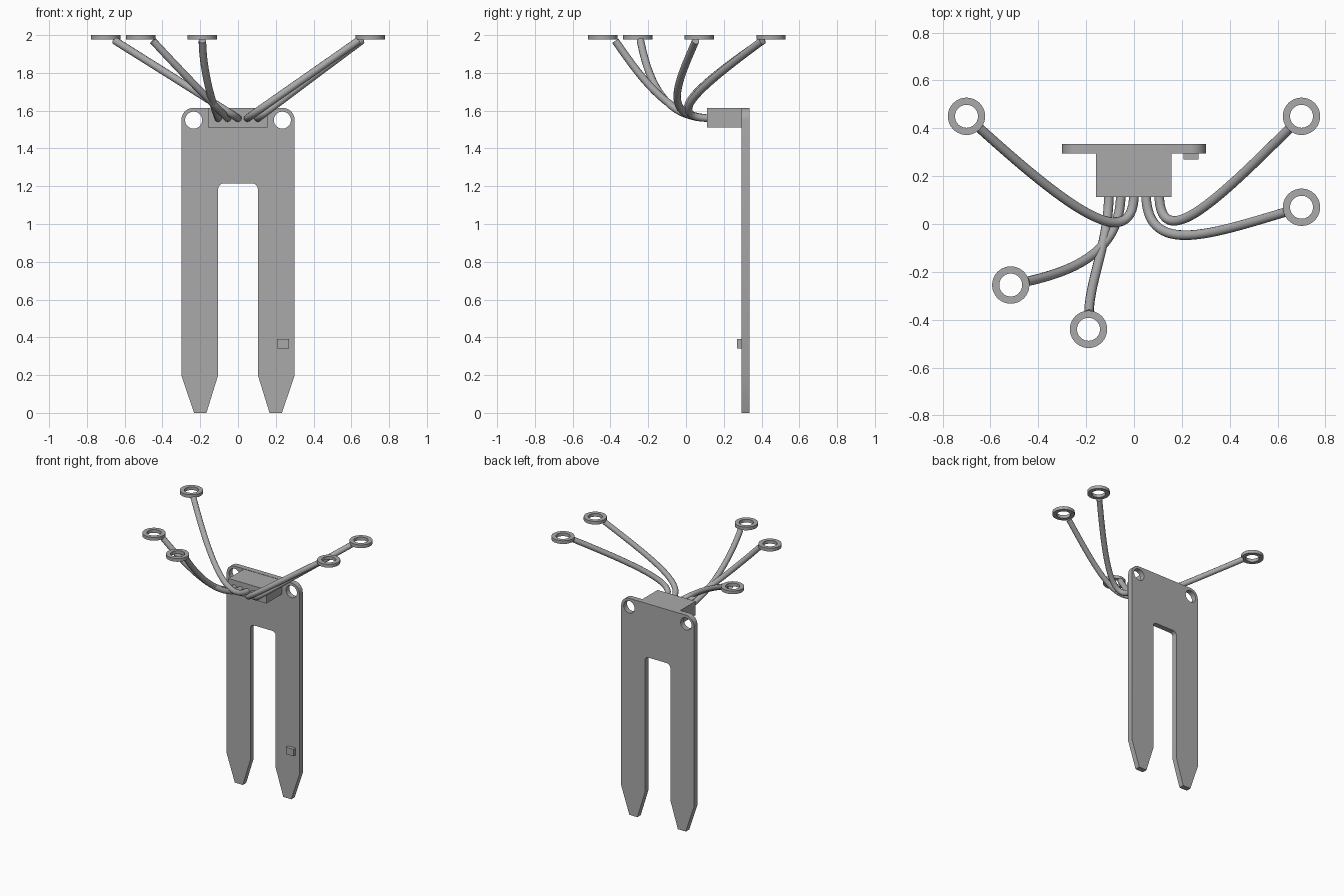
import bpy
from math import cos, sin, pi, radians
from mathutils import Vector

cube = bpy.data.objects.get("Cube")
if cube:
    bpy.data.objects.remove(cube, do_unlink=True)

grey = bpy.data.materials.new("plain grey")
grey.use_nodes = True
colour = (0.4, 0.4, 0.4, 1)
grey.diffuse_color = colour
grey.node_tree.nodes["Principled BSDF"].inputs["Base Color"].default_value = colour


def arc(cx, cy, r, start, end, steps):
    """Points along an arc, angles in degrees."""
    angles = [radians(start + (end - start) * i / steps) for i in range(steps + 1)]
    return [(cx + r * cos(a), cy + r * sin(a)) for a in angles]


def circle(cx, cy, r, sides=40):
    return arc(cx, cy, r, 0, 360, sides)[:-1]


def to_mesh(obj, smooth):
    """Turn a curve object into a finished mesh."""
    bpy.ops.object.select_all(action='DESELECT')
    obj.select_set(True)
    bpy.context.view_layer.objects.active = obj
    bpy.ops.object.convert(target='MESH')
    obj = bpy.context.object
    obj.data.materials.clear()
    obj.data.materials.append(grey)
    if smooth:
        bpy.ops.object.shade_smooth_by_angle(angle=radians(35))
    return obj


def plate(name, loops, thickness, location, upright=False):
    """Extruded flat outline; inner loops become holes."""
    data = bpy.data.curves.new(name, 'CURVE')
    data.dimensions = '2D'
    data.fill_mode = 'BOTH'
    data.extrude = thickness / 2
    for loop in loops:
        spline = data.splines.new('POLY')
        spline.points.add(len(loop) - 1)
        for point, (x, y) in zip(spline.points, loop):
            point.co = (x, y, 0, 1)
        spline.use_cyclic_u = True
    obj = bpy.data.objects.new(name, data)
    bpy.context.collection.objects.link(obj)
    obj.location = location
    if upright:
        obj.rotation_euler.x = pi / 2
    return to_mesh(obj, True)


def box(name, low, high):
    low, high = Vector(low), Vector(high)
    bpy.ops.mesh.primitive_cube_add(size=1, location=(low + high) / 2)
    obj = bpy.context.object
    obj.name = name
    obj.scale = high - low
    obj.data.materials.append(grey)


def wire(name, points, radius=0.02):
    """Round cable along one cubic curve given by four control points."""
    p0, p1, p2, p3 = [Vector(p) for p in points]
    data = bpy.data.curves.new(name, 'CURVE')
    data.dimensions = '3D'
    data.bevel_depth = radius
    data.bevel_resolution = 4
    data.resolution_u = 28
    data.use_fill_caps = True
    spline = data.splines.new('BEZIER')
    spline.bezier_points.add(1)
    a, b = spline.bezier_points
    for point in (a, b):
        point.handle_left_type = point.handle_right_type = 'FREE'
    a.co, a.handle_left, a.handle_right = p0, 2 * p0 - p1, p1
    b.co, b.handle_left, b.handle_right = p3, p2, 2 * p3 - p2
    obj = bpy.data.objects.new(name, data)
    bpy.context.collection.objects.link(obj)
    to_mesh(obj, True)


# Two-pronged board: right half of the outline, then mirrored
half = arc(0.075, 1.185, 0.03, 90, 0, 6)
half += [(0.105, 0.2), (0.167, 0), (0.233, 0), (0.3, 0.2)]
half += arc(0.235, 1.55, 0.065, 0, 90, 10)
outline = half + [(-x, z) for x, z in reversed(half)]
holes = [circle(side * 0.235, 1.55, 0.045) for side in (-1, 1)]
plate("forked_board", [outline] + holes, 0.04, (0, 0.315, 0), upright=True)

# Socket block and small component on the front of the board
box("socket_block", (-0.158, 0.112, 1.51), (0.156, 0.3, 1.613))
box("small_component", (0.206, 0.27, 0.34), (0.27, 0.297, 0.392))

# Cables: start x, first pull y, second control point, ring centre
cables = [
    (-0.105, -0.08, (-0.185, -0.23, 1.76), (-0.19, -0.44)),
    (-0.055, -0.10, (-0.22, -0.19, 1.72), (-0.515, -0.255)),
    (0.0, -0.14, (-0.28, 0.07, 1.738), (-0.70, 0.45)),
    (0.05, -0.135, (0.30, -0.05, 1.735), (0.70, 0.07)),
    (0.105, -0.13, (0.33, 0.08, 1.73), (0.70, 0.45)),
]
for number, (x, pull, control, centre) in enumerate(cables, 1):
    ring = Vector((*centre, 1.97))
    inward = Vector(control) - ring
    inward.z = 0
    tip = ring + inward.normalized() * 0.066
    wire(f"cable_{number}", [(x, 0.13, 1.56), (x, pull, 1.56), control, tip])
    plate(f"ring_terminal_{number}", [circle(0, 0, 0.078), circle(0, 0, 0.048)],
          0.024, (*centre, 1.988))
